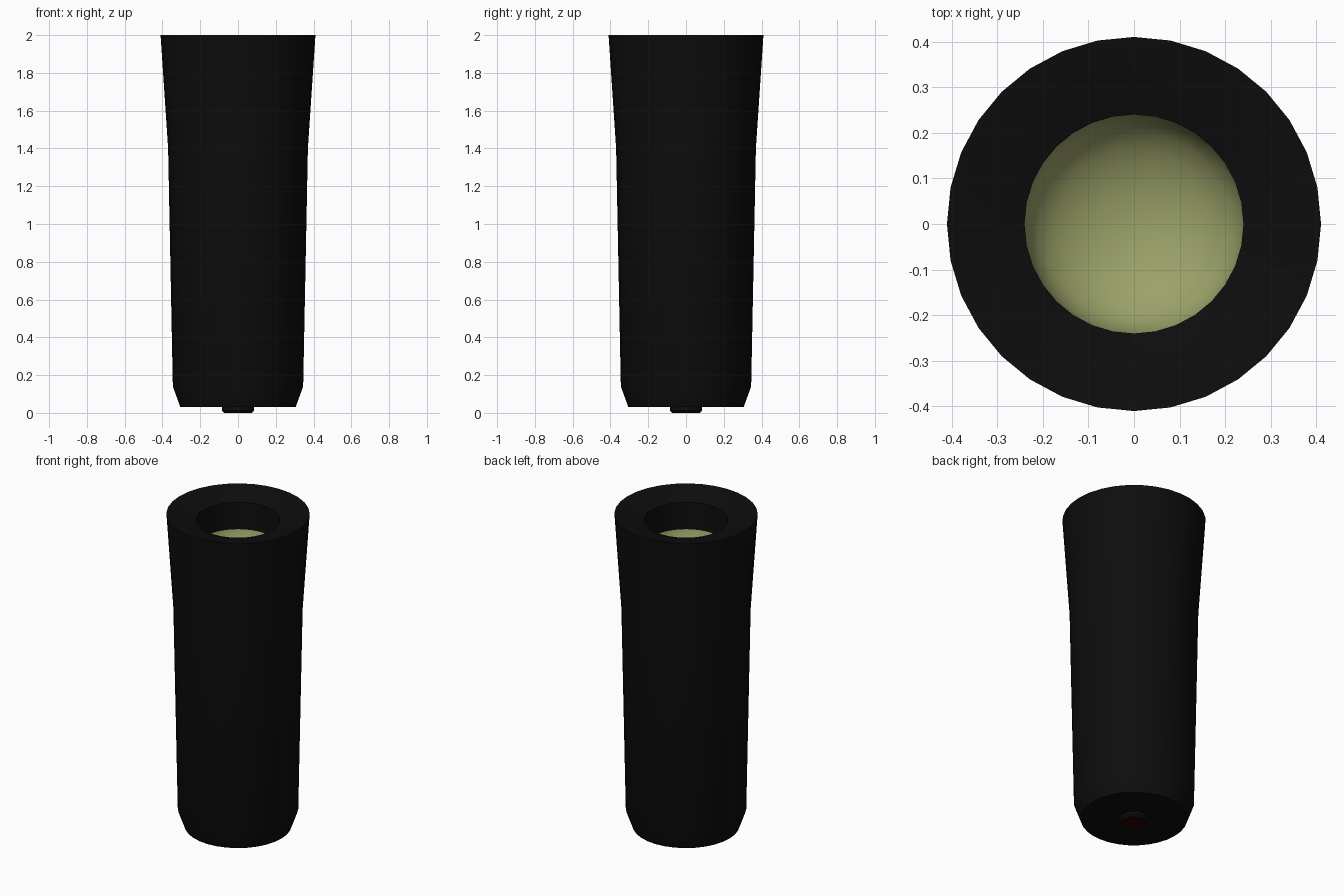
import bpy, bmesh
from math import cos, sin, pi, radians

if "Cube" in bpy.data.objects:
    bpy.data.objects.remove(bpy.data.objects["Cube"])

SIDES = 32


def material(name, rgb):
    m = bpy.data.materials.new(name)
    m.diffuse_color = (*rgb, 1)
    m.use_nodes = True
    m.node_tree.nodes["Principled BSDF"].inputs["Base Color"].default_value = m.diffuse_color
    return m


def lathe(name, profile, mat):
    """Revolve (radius, z) points around z; radius 0 makes a pole."""
    bm = bmesh.new()
    rings = []
    for r, z in profile:
        n = 1 if r == 0 else SIDES
        rings.append([bm.verts.new((r * cos(2 * pi * i / SIDES), r * sin(2 * pi * i / SIDES), z))
                      for i in range(n)])
    for a, b in zip(rings, rings[1:]):
        for i in range(SIDES):
            j = (i + 1) % SIDES
            quad = [a[i % len(a)], a[j % len(a)], b[j % len(b)], b[i % len(b)]]
            bm.faces.new(list(dict.fromkeys(quad)))
    mesh = bpy.data.meshes.new(name)
    bm.to_mesh(mesh)
    bm.free()
    mesh.materials.append(mat)
    ob = bpy.data.objects.new(name, mesh)
    bpy.context.collection.objects.link(ob)
    bpy.context.view_layer.objects.active = ob
    ob.select_set(True)
    bpy.ops.object.shade_smooth_by_angle(angle=radians(40))
    ob.select_set(False)
    return ob


black = material("black", (0.004, 0.004, 0.004))
red = material("dark_red", (0.02, 0.001, 0.001))
glow = material("pale_yellow", (0.33, 0.36, 0.14))

# Tapered body: flat base, chamfer, flared head, dished lip and bore
lathe("torch_body", [(0, 0.03), (0.305, 0.03), (0.345, 0.14), (0.37, 1.4), (0.41, 2.0),
                     (0.32, 1.985), (0.24, 1.96), (0.24, 1.79)], black)

# Concave reflector at the bottom of the bore
bowl = [(0.24 * cos(t * pi / 12), 1.79 - 0.16 * sin(t * pi / 12)) for t in range(6)]
lathe("reflector", [(r, z) for r, z in reversed(bowl + [(0, 1.63)])], glow)

# Raised collar around the base switch, with the button inside it
lathe("switch_collar", [(0.085, 0.035), (0.085, 0.012), (0.073, 0.0), (0.068, 0.004)][::-1], black)
lathe("switch_button", [(0, 0.004), (0.068, 0.004)], red)
